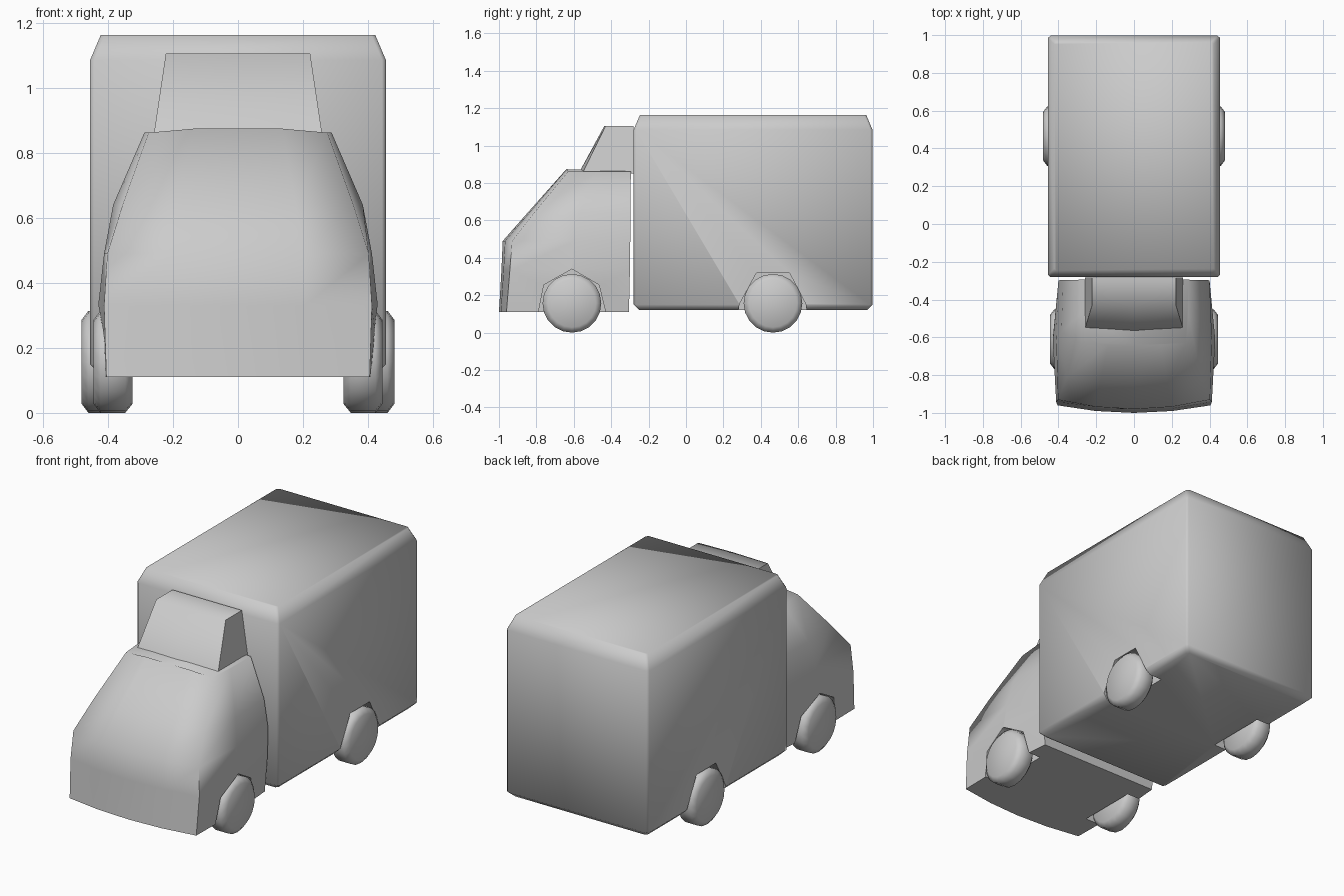
import bpy, bmesh, math

if "Cube" in bpy.data.objects:
    bpy.data.objects.remove(bpy.data.objects["Cube"])


def finish(name, bm):
    bmesh.ops.recalc_face_normals(bm, faces=bm.faces[:])
    me = bpy.data.meshes.new(name)
    bm.to_mesh(me)
    bm.free()
    ob = bpy.data.objects.new(name, me)
    bpy.context.collection.objects.link(ob)
    return ob


def loft(bm, rings):
    """Skin a stack of closed rings and cap both ends."""
    vs = [[bm.verts.new(p) for p in r] for r in rings]
    n = len(rings[0])
    for a, b in zip(vs, vs[1:]):
        for i in range(n):
            j = (i + 1) % n
            bm.faces.new((a[i], a[j], b[j], b[i]))
    bm.faces.new(vs[0])
    bm.faces.new(vs[-1])


def smooth(ob, angle):
    bpy.ops.object.select_all(action='DESELECT')
    ob.select_set(True)
    bpy.context.view_layer.objects.active = ob
    bpy.ops.object.shade_smooth_by_angle(angle=math.radians(angle))


def cut_arches(ob, profile, x_in):
    """Cut a pair of wheel arches (y, z profile) into both sides."""
    bm = bmesh.new()
    for s in (-1, 1):
        loft(bm, [[(s * x, y, z) for y, z in profile] for x in (x_in, 0.6)])
    cutter = finish("arch_cutter", bm)
    cutter.hide_render = True
    mod = ob.modifiers.new("arches", 'BOOLEAN')
    mod.operation = 'DIFFERENCE'
    mod.solver = 'EXACT'
    mod.object = cutter
    bpy.context.view_layer.objects.active = ob
    bpy.ops.object.modifier_apply(modifier=mod.name)
    bpy.data.objects.remove(cutter)


# Cargo box: octagonal plan with chamfered top and bottom
def box_ring(z, inset):
    x, c = 0.455 - inset, 0.012
    y0, y1 = -0.28 + inset, 0.997 - inset
    return [(-x + c, y0, z), (x - c, y0, z), (x, y0 + c, z), (x, y1 - c, z),
            (x - c, y1, z), (-x + c, y1, z), (-x, y1 - c, z), (-x, y0 + c, z)]


bm = bmesh.new()
loft(bm, [box_ring(0.12, 0.03), box_ring(0.15, 0), box_ring(1.085, 0), box_ring(1.163, 0.033)])
box = finish("cargo_box", bm)
cut_arches(box, [(0.27, 0.05), (0.286, 0.153), (0.377, 0.32), (0.553, 0.32),
                 (0.64, 0.153), (0.655, 0.05)], 0.345)
smooth(box, 65)


# Cab: horizontal sections, bowed front, barrel sides
def cab_ring(z, yf, bow, xf, ym, xm, xb, yb, dome=0.0):
    half = [(0, yf, z + dome), (xf * 0.5, yf + bow * 0.25, z + dome),
            (xf, yf + bow, z), (xm, ym, z), (xb, yb, z)]
    return half + [(-x, y, h) for x, y, h in reversed(half[1:])]


bm = bmesh.new()
loft(bm, [
    cab_ring(0.11, -1.0, 0.04, 0.405, -0.61, 0.41, 0.385, -0.305),
    cab_ring(0.33, -0.987, 0.045, 0.412, -0.61, 0.43, 0.40, -0.30),
    cab_ring(0.49, -0.98, 0.05, 0.402, -0.60, 0.412, 0.40, -0.298),
    cab_ring(0.64, -0.848, 0.035, 0.355, -0.57, 0.384, 0.375, -0.297),
    cab_ring(0.862, -0.64, 0.01, 0.275, -0.48, 0.288, 0.288, -0.295, 0.012),
])
cab = finish("cab", bm)
cut_arches(cab, [(-0.79, 0.05), (-0.785, 0.13), (-0.76, 0.255), (-0.61, 0.34),
                 (-0.465, 0.255), (-0.43, 0.11), (-0.425, 0.05)], 0.315)
smooth(cab, 70)

# Roof wind deflector
bm = bmesh.new()
loft(bm, [
    [(-0.26, -0.555, 0.85), (0, -0.575, 0.85), (0.26, -0.555, 0.85), (0.26, -0.282, 0.85), (-0.26, -0.282, 0.85)],
    [(-0.222, -0.43, 1.105), (0, -0.437, 1.105), (0.222, -0.43, 1.105), (0.222, -0.282, 1.105), (-0.222, -0.282, 1.105)],
])
smooth(finish("roof_deflector", bm), 75)

# Wheels: chamfered discs
for label, y, x_out in (("front", -0.61, 0.445), ("rear", 0.465, 0.482)):
    for side, s in (("left", -1), ("right", 1)):
        prof = [(x_out - 0.12, 0.13), (x_out - 0.098, 0.157), (x_out - 0.022, 0.157), (x_out, 0.128)]
        bm = bmesh.new()
        loft(bm, [[(s * x, y + r * math.sin(a * math.tau / 20), 0.157 + r * math.cos(a * math.tau / 20))
                   for a in range(20)] for x, r in prof])
        smooth(finish(f"{label}_wheel_{side}", bm), 60)
